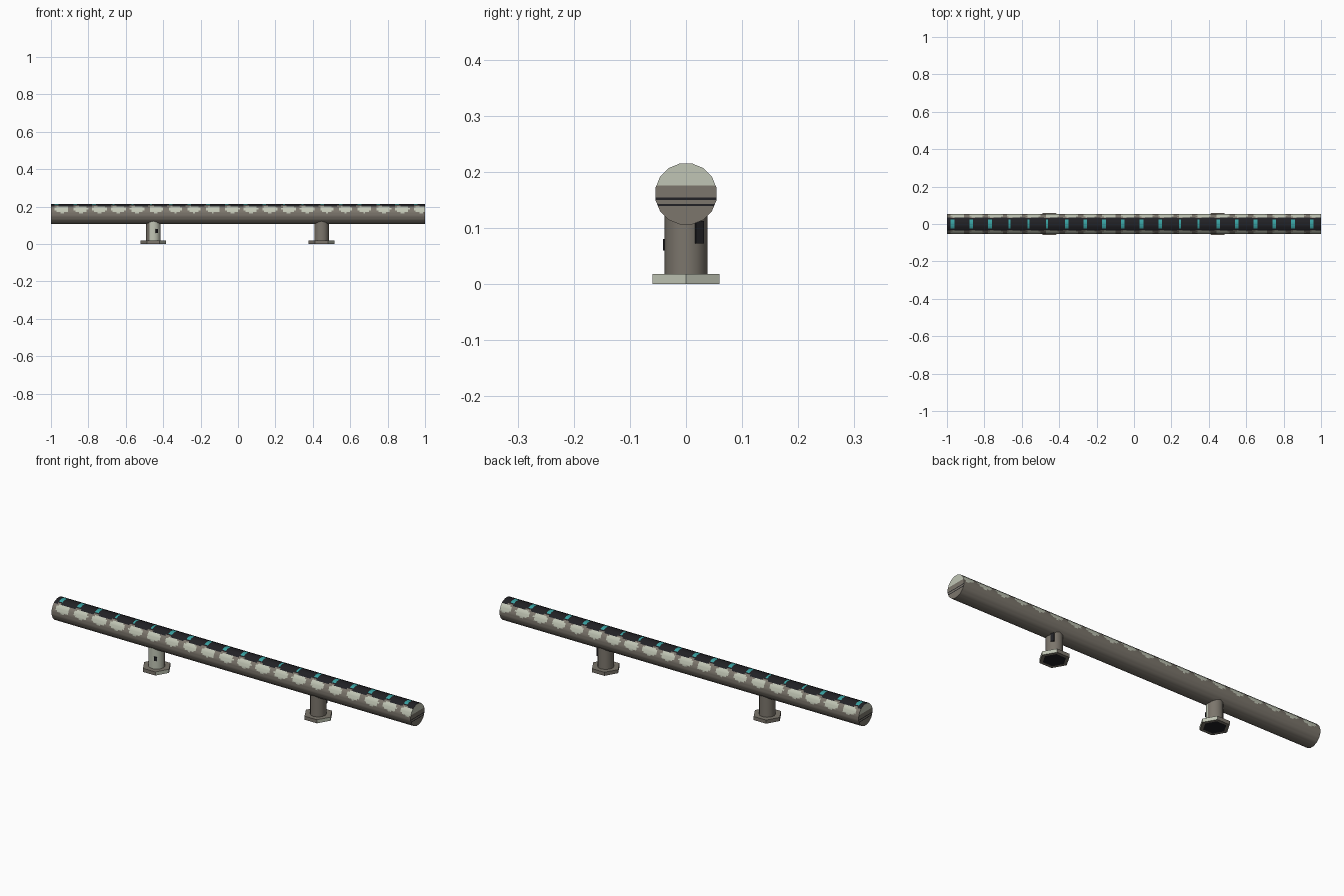
import bpy, bmesh, math
from mathutils import Vector, Matrix

if "Cube" in bpy.data.objects:
    bpy.data.objects.remove(bpy.data.objects["Cube"])


def material(name, rgb):
    m = bpy.data.materials.new(name)
    m.diffuse_color = (*rgb, 1)
    m.use_nodes = True
    m.node_tree.nodes["Principled BSDF"].inputs["Base Color"].default_value = m.diffuse_color
    return m


MATS = [material("warm grey", (0.20, 0.18, 0.15)),
        material("pale grey green", (0.53, 0.56, 0.46)),
        material("near black", (0.015, 0.015, 0.018)),
        material("teal", (0.04, 0.36, 0.36))]
GREY, PALE, BLACK, TEAL = range(4)


def finish(name, bm, smooth=True):
    bmesh.ops.recalc_face_normals(bm, faces=bm.faces)
    me = bpy.data.meshes.new(name)
    bm.to_mesh(me)
    bm.free()
    for m in MATS:
        me.materials.append(m)
    ob = bpy.data.objects.new(name, me)
    bpy.context.collection.objects.link(ob)
    bpy.ops.object.select_all(action='DESELECT')
    ob.select_set(True)
    bpy.context.view_layer.objects.active = ob
    if smooth:
        bpy.ops.object.shade_smooth_by_angle(angle=math.radians(35))
    return ob


# Main tube: 16-sided bar, each side split in three so the paint can follow a rule
R, ZC, SIDES, SPLIT, STEPS = 0.0555, 0.1605, 16, 3, 200
corners = [Vector((R * math.sin(a), R * math.cos(a)))
           for a in [(i + 0.5) * math.tau / SIDES for i in range(SIDES)]]
profile = [corners[i].lerp(corners[(i + 1) % SIDES], s / SPLIT)
           for i in range(SIDES) for s in range(SPLIT)]
n = len(profile)


def tube_colour(x, y, z):
    a = abs(math.degrees(math.atan2(y, z - ZC)))
    phase = (x + 0.97) / 0.1012
    from_bar = abs(phase - round(phase)) * 0.1012
    if a < 30 and from_bar < 0.0085:
        return TEAL
    if a < (36 if from_bar < 0.015 else 42):
        return BLACK
    p = (x + 0.943) / 0.1012
    dx = (p - round(p)) * 0.1012
    if (dx / 0.038) ** 2 + ((a - 60) / 23) ** 2 < 1:
        return PALE
    return GREY


bm = bmesh.new()
rings = [[bm.verts.new((-1 + 2 * k / STEPS, p.x, ZC + p.y)) for p in profile]
         for k in range(STEPS + 1)]
for r0, r1 in zip(rings, rings[1:]):
    for i in range(n):
        j = (i + 1) % n
        f = bm.faces.new((r0[i], r0[j], r1[j], r1[i]))
        f.material_index = tube_colour(*f.calc_center_median())
# End caps, cut into bands: pale top and two thin dark lines
for ring in (rings[0], rings[-1]):
    cap = [bm.faces.new(ring)]
    for z in (0.176, 0.154, 0.150, 0.143, 0.139):
        geom = cap + list({e for f in cap for e in f.edges}) + list({v for f in cap for v in f.verts})
        res = bmesh.ops.bisect_plane(bm, geom=geom, plane_co=(0, 0, z), plane_no=(0, 0, 1))
        cap = [g for g in res['geom'] if isinstance(g, bmesh.types.BMFace)]
    for f in cap:
        z = f.calc_center_bounds().z
        f.material_index = (PALE if z > 0.176 else
                            BLACK if 0.150 < z < 0.154 or 0.139 < z < 0.143 else GREY)
finish("tube", bm)


def prism(name, x, radius, z0, z1, sides, colour, spin=0, smooth=True):
    bm = bmesh.new()
    bmesh.ops.create_cone(bm, cap_ends=True, segments=sides, radius1=radius, radius2=radius,
                          depth=z1 - z0, matrix=Matrix.Translation((x, 0, (z0 + z1) / 2))
                          @ Matrix.Rotation(spin, 4, 'Z'))
    bm.normal_update()
    for f in bm.faces:
        f.material_index = colour(f.normal)
    # dark recess painted on the underside of a flange
    if not smooth:
        under = [f for f in bm.faces if f.normal.z < -0.9]
        bmesh.ops.inset_region(bm, faces=under, thickness=0.016)
        for f in under:
            f.material_index = BLACK
    return finish(name, bm, smooth)


def flange_colour(nrm):
    return PALE if nrm.x > 0.5 and nrm.y < 0.6 else GREY


# Two support posts on hexagonal flanges; the left post has a pale front
for side, x in (("left", -0.453), ("right", 0.447)):
    def post_colour(nrm, left=(side == "left")):
        return PALE if left and nrm.y < -0.2 and nrm.x > -0.5 else GREY
    prism(side + "_post", x, 0.0385, 0.015, 0.135, 12, post_colour)
    prism(side + "_flange", x, 0.069, 0.0, 0.018, 6, flange_colour, math.pi / 6, smooth=False)
    # small dark mark on the post
    if side == "left":
        bm = bmesh.new()
        bmesh.ops.create_cube(bm, size=1, matrix=Matrix.Translation((x + 0.018, -0.034, 0.07))
                              @ Matrix.Rotation(math.radians(30), 4, 'Z')
                              @ Matrix.Diagonal((0.014, 0.009, 0.02, 1)))
    else:
        bm = bmesh.new()
        bmesh.ops.create_cube(bm, size=1, matrix=Matrix.Translation((x + 0.0295, 0.0225, 0.092))
                              @ Matrix.Rotation(math.radians(30), 4, 'Z')
                              @ Matrix.Diagonal((0.009, 0.016, 0.04, 1)))
    for f in bm.faces:
        f.material_index = BLACK
    finish(side + "_post_mark", bm, smooth=False)
